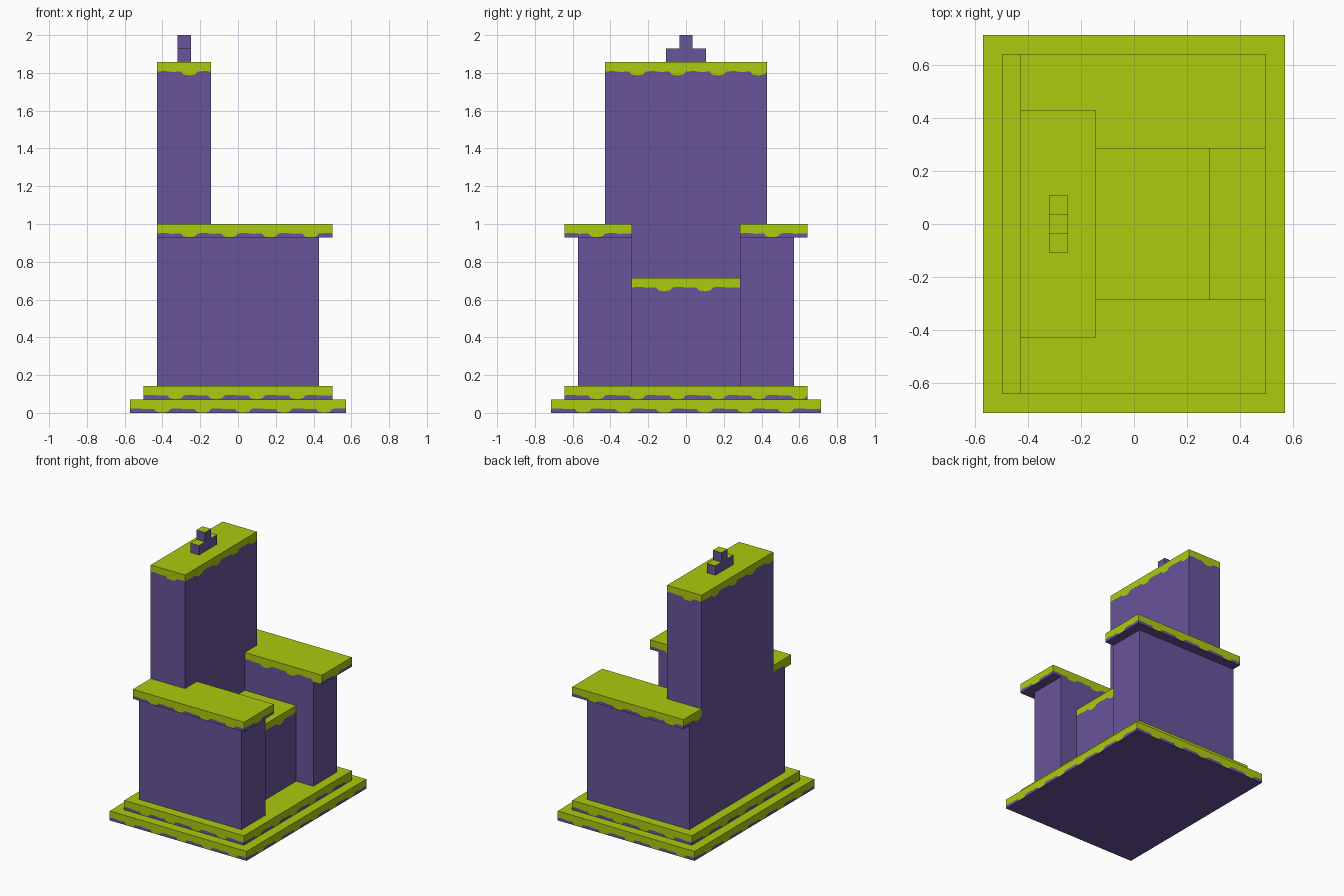
import bpy, bmesh
from mathutils import Vector

if "Cube" in bpy.data.objects:
    bpy.data.objects.remove(bpy.data.objects["Cube"])

U = 1 / 14  # the whole model sits on this grid step


def material(name, rgb):
    m = bpy.data.materials.new(name)
    m.diffuse_color = (*rgb, 1)
    m.use_nodes = True
    m.node_tree.nodes["Principled BSDF"].inputs["Base Color"].default_value = m.diffuse_color
    return m


PURPLE = material("purple stone", (0.141, 0.087, 0.328))
GREEN = material("lime moss", (0.413, 0.597, 0.0044))

# One repeat of the dripping moss edge: (distance along the edge, depth)
DRIP = [(0.0, 0.050), (0.04, 0.047), (0.08, 0.052), (0.125, 0.050), (0.14, 0.066), (0.17, 0.0708), (0.20, 0.066)]
PERIOD = 3 * U


def edge_points(length):
    """Drip depths along an edge of the given length."""
    pts, k = [], 0
    while k * PERIOD < length:
        pts += [(k * PERIOD + d, h) for d, h in DRIP if k * PERIOD + d < length - 0.005]
        k += 1
    return pts + [(length, DRIP[0][1])]


def prism(name, outline, z0, z1, drip=True, top_green=True):
    """Upright block from a counter-clockwise outline in grid steps."""
    pts = [Vector((x * U, y * U, 0)) for x, y in outline]
    z0, z1 = z0 * U, z1 * U
    bm = bmesh.new()
    rim, floor = [], []
    for a, b in zip(pts, pts[1:] + pts[:1]):
        length = (b - a).length
        d = (b - a).normalized()
        cols = edge_points(length) if drip else [(0, 0), (length, 0)]
        rows = []
        for s, depth in cols:
            p = a + d * s
            rows.append([bm.verts.new((p.x, p.y, z)) for z in (z0, z1 - depth, z1)]
                        if drip else [bm.verts.new((p.x, p.y, z)) for z in (z0, z1)])
        for r, q in zip(rows, rows[1:]):
            for i in range(len(r) - 1):
                f = bm.faces.new((r[i], q[i], q[i + 1], r[i + 1]))
                f.material_index = 1 if i == 1 else 0
        rim += [r[-1] for r in rows[:-1]]
        floor += [r[0] for r in rows[:-1]]
    top = bm.faces.new(rim)
    top.material_index = 1 if top_green else 0
    bm.faces.new(floor[::-1])
    bmesh.ops.remove_doubles(bm, verts=bm.verts, dist=1e-5)
    me = bpy.data.meshes.new(name)
    bm.to_mesh(me)
    bm.free()
    me.materials.append(PURPLE)
    me.materials.append(GREEN)
    ob = bpy.data.objects.new(name, me)
    bpy.context.collection.objects.link(ob)
    return ob


def rect(x0, x1, y0, y1):
    return [(x0, y0), (x1, y0), (x1, y1), (x0, y1)]


# Two stepped base slabs
prism("base_slab", rect(-8, 8, -10, 10), 0, 1)
prism("upper_step", rect(-7, 7, -9, 9), 1, 2)

# U-shaped body: both arms and the lower back
prism("arms_and_lower_back",
      [(-6, -8), (6, -8), (6, -4), (-2, -4), (-2, 4), (6, 4), (6, 8), (-6, 8)],
      2, 13, drip=False, top_green=False)

# Seat block
prism("seat", rect(-2, 4, -4, 4), 2, 10)

# Tall backrest
prism("backrest", rect(-6, -2, -6, 6), 13, 26)

# Overhanging arm caps, notched around the backrest
cap = [(-6, 6), (-2, 6), (-2, 4), (7, 4), (7, 9), (-6, 9)]
prism("arm_cap_far", cap, 13, 14)
prism("arm_cap_near", [(x, -y) for x, y in reversed(cap)], 13, 14)

# Small stepped crest on top of the backrest
prism("crest_base", rect(-4.5, -3.5, -1.5, 1.5), 26, 27, drip=False)
prism("crest_tip", rect(-4.5, -3.5, -0.5, 0.5), 27, 28, drip=False)
